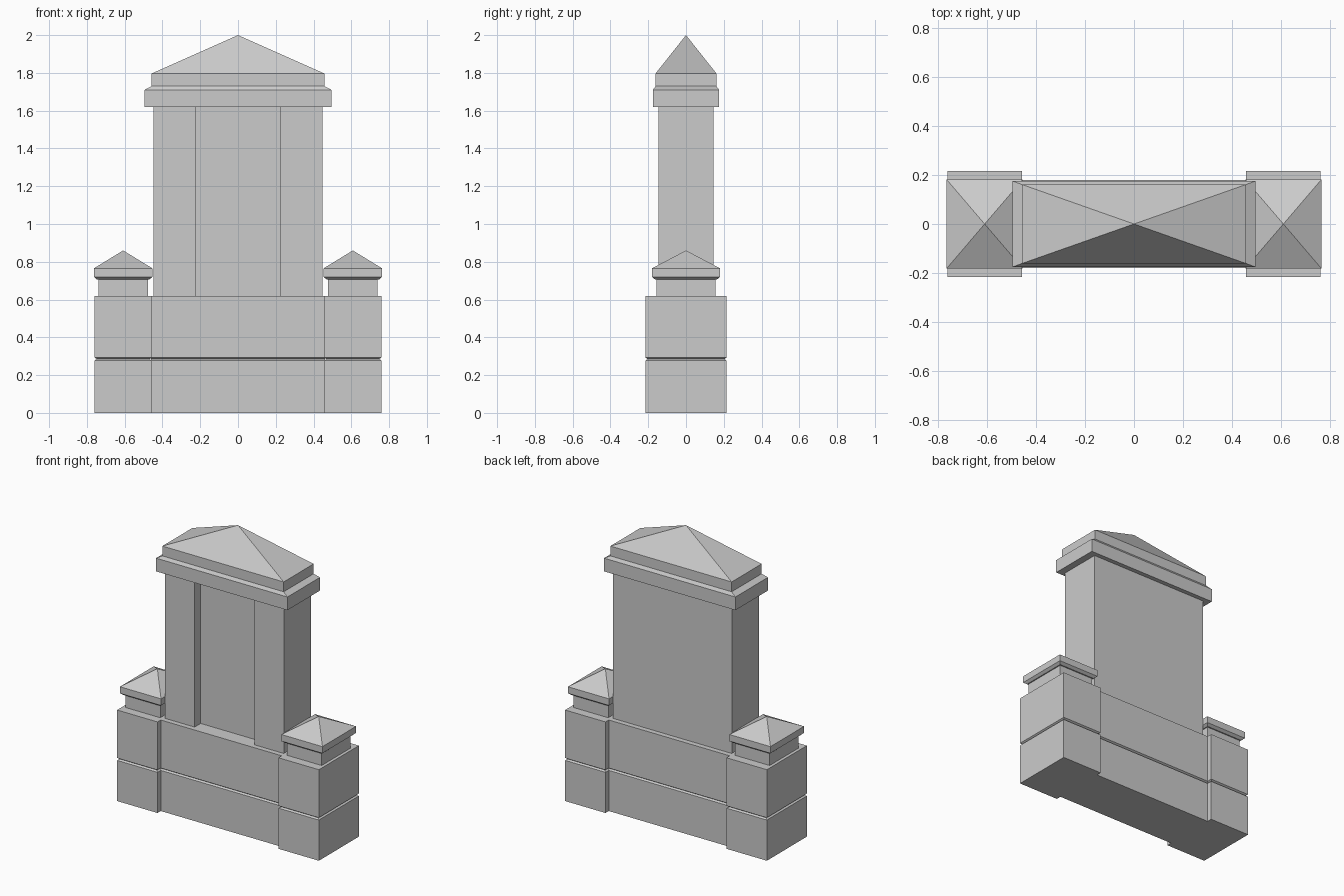
import bpy

cube = bpy.data.objects.get("Cube")
if cube:
    bpy.data.objects.remove(cube, do_unlink=True)

stone = bpy.data.materials.new("grey_stone")
stone.use_nodes = True
GREY = (0.6, 0.6, 0.6, 1)
stone.diffuse_color = GREY
stone.node_tree.nodes["Principled BSDF"].inputs["Base Color"].default_value = GREY


def add_mesh(name, verts, faces):
    mesh = bpy.data.meshes.new(name)
    mesh.from_pydata(verts, [], faces)
    mesh.materials.append(stone)
    obj = bpy.data.objects.new(name, mesh)
    bpy.context.collection.objects.link(obj)
    return obj


def stack(name, x, rings, apex=None):
    """Skin rectangular rings (half width, half depth, height), closed flat or to an apex."""
    verts, faces = [], [(3, 2, 1, 0)]
    for w, d, z in rings:
        verts += [(x - w, -d, z), (x + w, -d, z), (x + w, d, z), (x - w, d, z)]
    for r in range(len(rings) - 1):
        a = 4 * r
        faces += [(a + i, a + (i + 1) % 4, a + (i + 1) % 4 + 4, a + i + 4) for i in range(4)]
    top = len(verts) - 4
    if apex is None:
        faces.append((top, top + 1, top + 2, top + 3))
    else:
        verts.append((x, 0, apex))
        faces += [(top + i, top + (i + 1) % 4, top + 4) for i in range(4)]
    return add_mesh(name, verts, faces)


def grooved_block(name, x, w, d, groove_w):
    """Two courses of stone parted by a V-shaped joint."""
    g = 0.012
    stack(name, x, [(w, d, 0), (w, d, 0.277), (w - groove_w, d - g, 0.285),
                    (w, d, 0.293), (w, d, 0.62)])


# Base wall and the two end piers with their caps
grooved_block("base_wall", 0, 0.46, 0.18, 0)
for side, x in (("right", -0.608), ("left", 0.608)):
    grooved_block(side + "_pier", x, 0.152, 0.215, 0.012)
    stack(side + "_pier_neck", x, [(0.131, 0.155, 0.62), (0.131, 0.155, 0.706)])
    stack(side + "_pier_cap", x, [(0.138, 0.163, 0.706), (0.155, 0.181, 0.72),
                                  (0.155, 0.181, 0.765)], apex=0.86)

# Upright slab with a recessed front panel
W, D, P, R = 0.447, 0.145, 0.225, -0.08
outline = [(-W, -D), (-P, -D), (-P, R), (P, R), (P, -D), (W, -D), (W, D), (-W, D)]
n = len(outline)
verts = [(x, y, z) for z in (0.62, 1.62) for x, y in outline]
faces = [tuple(reversed(range(n))), tuple(range(n, 2 * n))]
faces += [(i, (i + 1) % n, (i + 1) % n + n, i + n) for i in range(n)]
add_mesh("slab", verts, faces)

# Stepped cornice with a hipped roof
stack("cornice_roof", 0, [(0.495, 0.175, 1.62), (0.495, 0.175, 1.71), (0.457, 0.161, 1.73),
                          (0.457, 0.161, 1.797)], apex=2.0)
